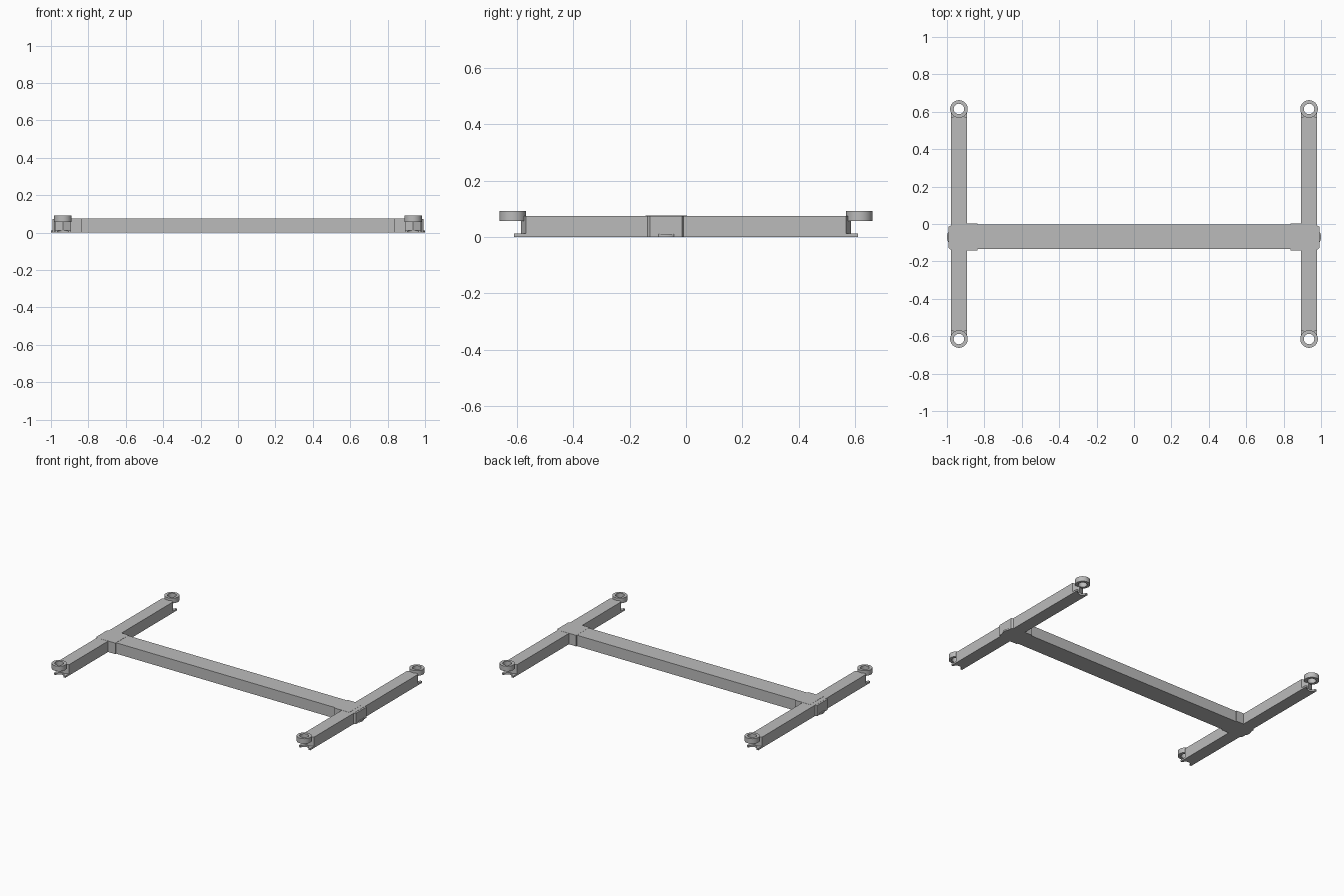
import bpy, bmesh
from math import sin, cos, pi, radians, sqrt, atan2
from mathutils import Vector, Matrix

cube = bpy.data.objects.get("Cube")
if cube:
    bpy.data.objects.remove(cube, do_unlink=True)

grey = bpy.data.materials.new("plain_grey")
grey.use_nodes = True
grey.diffuse_color = (0.5, 0.5, 0.5, 1)
grey.node_tree.nodes["Principled BSDF"].inputs["Base Color"].default_value = (0.5, 0.5, 0.5, 1)


def finish(name, bm):
    """Turn a bmesh into a shaded grey object."""
    bmesh.ops.recalc_face_normals(bm, faces=bm.faces)
    mesh = bpy.data.meshes.new(name)
    bm.to_mesh(mesh)
    bm.free()
    mesh.materials.append(grey)
    mesh.shade_smooth()
    mesh.set_sharp_from_angle(angle=radians(30))
    obj = bpy.data.objects.new(name, mesh)
    bpy.context.collection.objects.link(obj)
    return obj


def prism(name, outline, z0, z1):
    """Extrude a plan outline upward from z0 to z1."""
    bm = bmesh.new()
    face = bm.faces.new([bm.verts.new((x, y, z0)) for x, y in outline])
    top = bmesh.ops.extrude_face_region(bm, geom=[face])["geom"]
    moved = [v for v in top if isinstance(v, bmesh.types.BMVert)]
    bmesh.ops.translate(bm, vec=(0, 0, z1 - z0), verts=moved)
    return finish(name, bm)


def ring(name, x, y, inner, outer, z0, z1):
    """Spin a rectangular section into a collar."""
    bm = bmesh.new()
    section = [bm.verts.new((r, 0, z)) for r, z in
               ((inner, z0), (outer, z0), (outer, z1), (inner, z1))]
    edges = [bm.edges.new((section[i], section[i - 1])) for i in range(4)]
    bmesh.ops.spin(bm, geom=section + edges, cent=(0, 0, 0), axis=(0, 0, 1),
                   angle=2 * pi, steps=40, use_merge=True)
    bmesh.ops.remove_doubles(bm, verts=bm.verts, dist=0.0001)
    bmesh.ops.translate(bm, vec=(x, y, 0), verts=bm.verts)
    return finish(name, bm)


HEIGHT = 0.075
RAIL_X, HALF_W = 0.936, 0.043
RAIL_END, WEDGE_END, LIP_END = 0.568, 0.585, 0.611
RING_Y, HOLE = 0.615, 0.028
BEAM_Y = -0.07

# Long cross beam
prism("cross_beam", [(-0.9, BEAM_Y - 0.064), (0.9, BEAM_Y - 0.064),
                     (0.9, BEAM_Y + 0.066), (-0.9, BEAM_Y + 0.066)], 0, HEIGHT)

for side, s in (("left", 1), ("right", -1)):
    cx = s * RAIL_X

    # Side rail with wedge-shaped ends
    prism(side + "_rail", [
        (cx - HALF_W, -RAIL_END), (cx, -WEDGE_END), (cx + HALF_W, -RAIL_END),
        (cx + HALF_W, RAIL_END), (cx, WEDGE_END), (cx - HALF_W, RAIL_END)], 0, HEIGHT)

    # Sleeve around the joint
    prism(side + "_sleeve", [(s * x, BEAM_Y + y) for x, y in (
        (0.837, -0.073), (0.95, -0.073), (0.95, 0.073), (0.837, 0.073))], 0, HEIGHT + 0.001)

    # Outer boss with tapered flanks
    prism(side + "_joint_boss", [(s * x, BEAM_Y + y) for x, y in (
        (0.95, -0.067), (0.98, -0.067), (0.991, -0.058),
        (0.991, 0.055), (0.98, 0.062), (0.95, 0.062))], 0, HEIGHT - 0.001)

    # Small rounded foot beneath the boss
    arc = [(s * (0.985 + 0.015 * sin(pi * i / 12)), BEAM_Y - 0.031 * cos(pi * i / 12))
           for i in range(13)]
    prism(side + "_joint_foot", arc, 0, 0.011)

    for end, e in (("front", -1), ("back", 1)):
        # Collar on top of the rail end
        ring(f"{side}_{end}_collar", cx, e * RING_Y, HOLE, 0.047, 0.057, 0.092)

        # Bottom lip, notched in line with the collar
        lip = [(cx + HALF_W, e * 0.55), (cx + HALF_W, e * LIP_END)]
        for i in range(17):
            a = -pi * i / 16
            y = min(RING_Y + 0.03 * sin(a), LIP_END)
            lip.append((cx + 0.03 * cos(a), e * y))
        lip += [(cx - HALF_W, e * LIP_END), (cx - HALF_W, e * 0.55)]
        prism(f"{side}_{end}_lip", lip, 0, 0.012)
